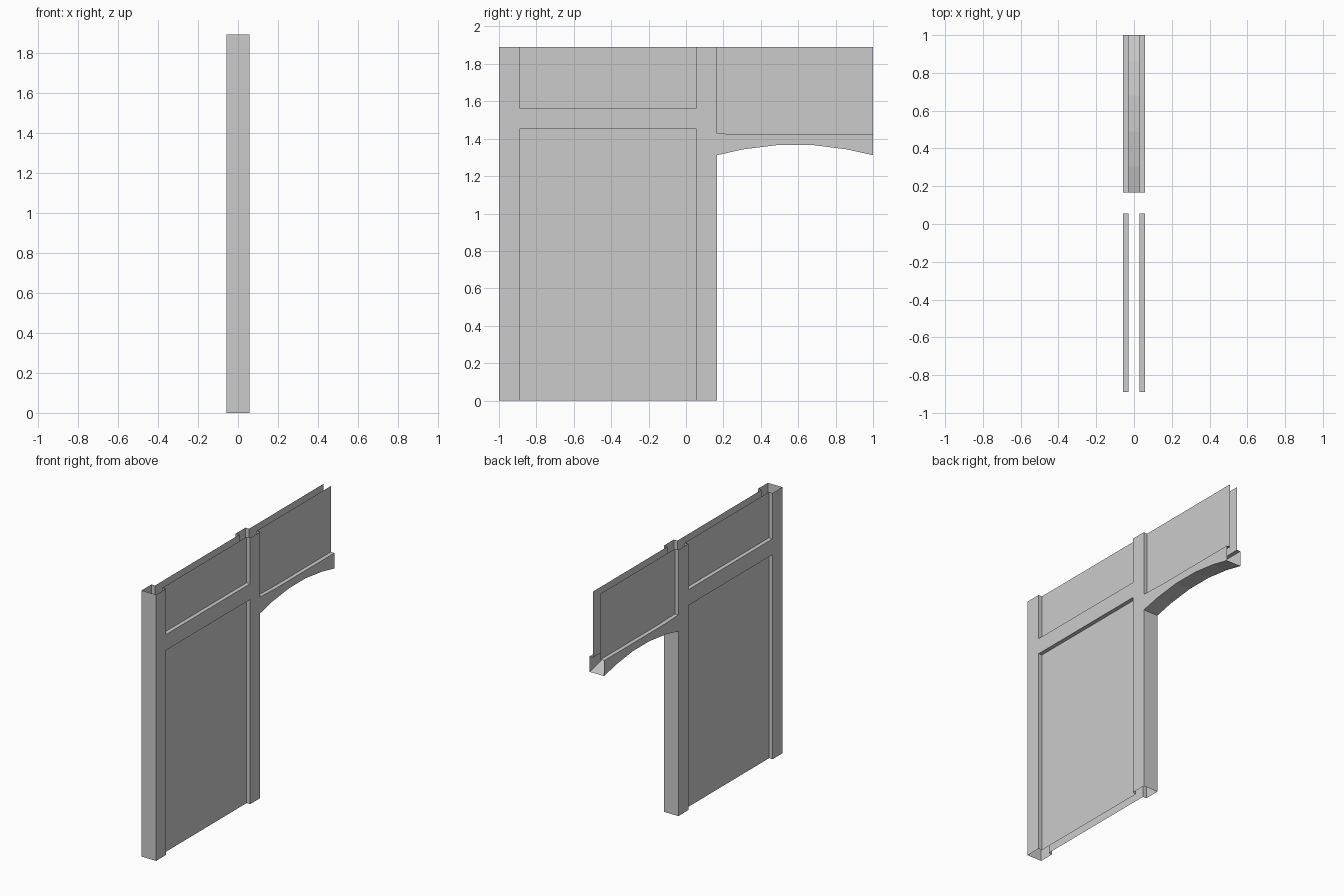
import bpy, bmesh

if "Cube" in bpy.data.objects:
    bpy.data.objects.remove(bpy.data.objects["Cube"])

FACE, PANEL = 0.057, 0.029      # half thickness at the frame and at the panels
TOP = 1.89

# Paths in (y, z); walls made from them face left of the direction of travel
upper = [(-0.89, TOP), (-0.89, 1.565), (0.056, 1.565), (0.056, TOP)]
lower = [(0.056, 0), (0.056, 1.453), (-0.89, 1.453), (-0.89, 0)]
header = [(0.167, TOP), (0.167, 1.428), (0.335, 1.422), (1, 1.422)]
arch = [(1, 1.312), (0.86, 1.343), (0.68, 1.366), (0.49, 1.366),
        (0.305, 1.343), (0.167, 1.312)]
outer_end = [(-1, 0), (-1, TOP)]
doorway = arch + [(0.167, 0)]


def make(name, polygons):
    """Build one half from 3D polygons and mirror it across x = 0."""
    bm = bmesh.new()
    for poly in polygons:
        bm.faces.new([bm.verts.new(p) for p in poly])
    bmesh.ops.remove_doubles(bm, verts=bm.verts, dist=1e-5)
    mesh = bpy.data.meshes.new(name)
    bm.to_mesh(mesh)
    bm.free()
    obj = bpy.data.objects.new(name, mesh)
    bpy.context.collection.objects.link(obj)
    obj.modifiers.new("mirror", 'MIRROR')


def sheet(path, x):
    return [(x, y, z) for y, z in path]


def strip(path, x0, x1):
    return [[(x0, *a), (x1, *a), (x1, *b), (x0, *b)]
            for a, b in zip(path, path[1:])]


# Raised frame: posts, rail and arch band as one flat outline
outline = ([(-1, 0)] + lower[::-1] + doorway[::-1] + header[::-1]
           + upper[::-1] + [(-1, TOP)])
make("frame_face", [sheet(outline, FACE)])

# Full-depth walls: outer end and the arched doorway
make("outer_end", strip(outer_end, 0, FACE))
make("arched_doorway", strip(doorway, 0, FACE))

# Recessed panels with their reveals (top, bottom and right end stay open)
for name, path, corner in (("upper_panel", upper, []),
                           ("lower_panel", lower, []),
                           ("header_panel", header, [(1, TOP)])):
    make(name, [sheet(path + corner, PANEL)] + strip(path, PANEL, FACE))
